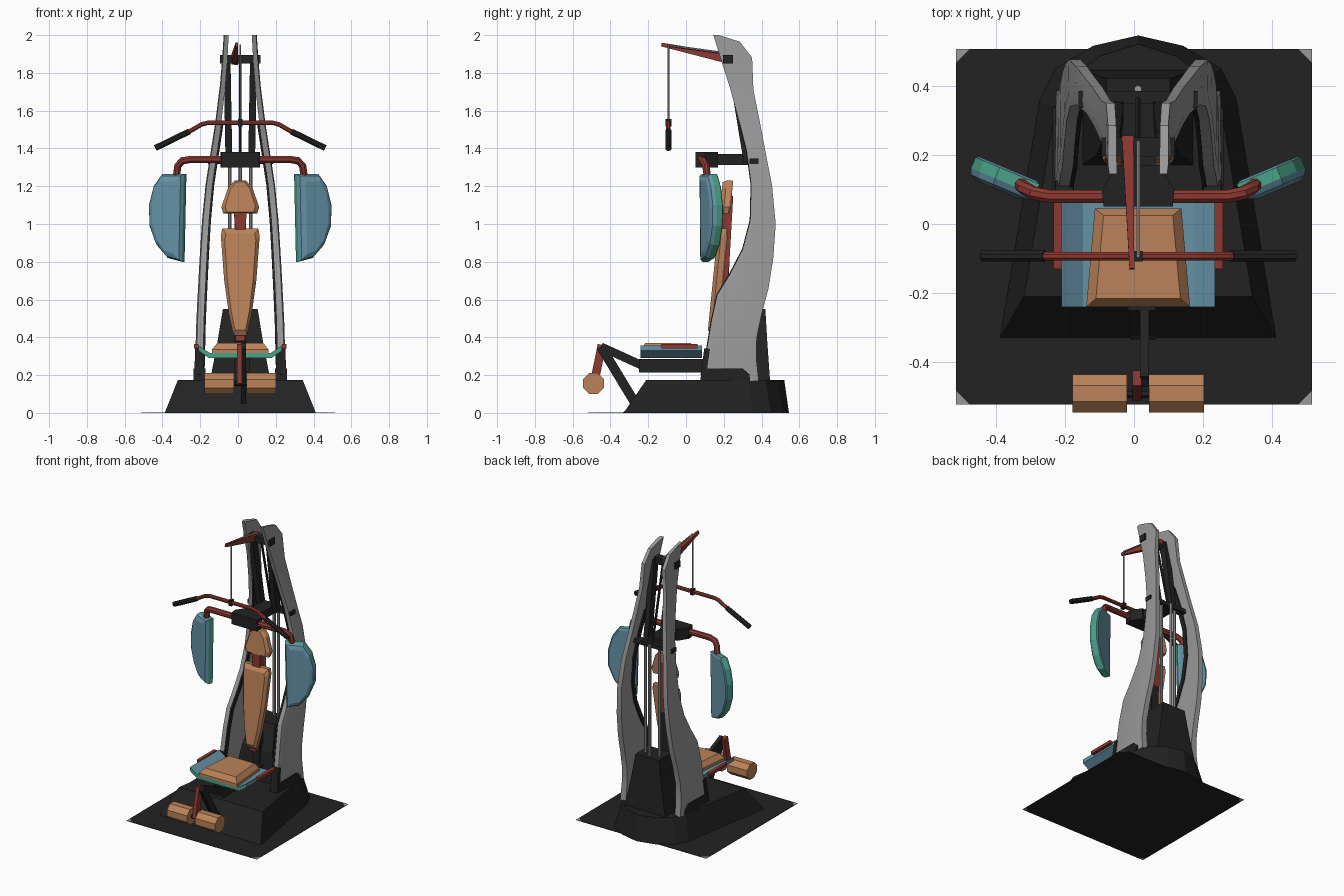
import bpy, bmesh, math
from mathutils import Vector

if "Cube" in bpy.data.objects:
    bpy.data.objects.remove(bpy.data.objects["Cube"])

CX = 0.012                      # symmetry plane of the machine
X, Y = Vector((1, 0, 0)), Vector((0, 1, 0))


def material(name, col):
    m = bpy.data.materials.new(name)
    m.diffuse_color = (*col, 1)
    m.use_nodes = True
    m.node_tree.nodes["Principled BSDF"].inputs["Base Color"].default_value = m.diffuse_color
    return m


BLACK = material("black", (0.016, 0.016, 0.016))
GREY = material("steel grey", (0.32, 0.32, 0.32))
ORANGE = material("tan", (0.50, 0.225, 0.10))
BLUE = material("blue", (0.13, 0.29, 0.38))
GREEN = material("green", (0.065, 0.36, 0.24))
RED = material("red", (0.27, 0.04, 0.03))


def loft(name, rings, mats, smooth=False):
    """Skin closed rings; mats is one material or [start cap, bands..., end cap]."""
    n = len(rings[0])
    if not isinstance(mats, list):
        mats = [mats] * (len(rings) + 1)
    slots = list(dict.fromkeys(mats))
    bm = bmesh.new()
    vs = [[bm.verts.new((p[0] + CX, p[1], p[2])) for p in r] for r in rings]
    bm.faces.new(vs[0]).material_index = slots.index(mats[0])
    for k in range(len(vs) - 1):
        for i in range(n):
            j = (i + 1) % n
            f = bm.faces.new((vs[k][i], vs[k][j], vs[k + 1][j], vs[k + 1][i]))
            f.material_index = slots.index(mats[k + 1])
    bm.faces.new(vs[-1]).material_index = slots.index(mats[-1])
    bmesh.ops.recalc_face_normals(bm, faces=bm.faces)
    me = bpy.data.meshes.new(name)
    bm.to_mesh(me)
    bm.free()
    ob = bpy.data.objects.new(name, me)
    bpy.context.collection.objects.link(ob)
    for m in slots:
        me.materials.append(m)
    if smooth:
        bpy.ops.object.select_all(action='DESELECT')
        ob.select_set(True)
        bpy.context.view_layer.objects.active = ob
        bpy.ops.object.shade_smooth_by_angle(angle=math.radians(35))
    return ob


def box(name, lo, hi, mat):
    return loft(name, [[(lo[0], lo[1], z), (hi[0], lo[1], z), (hi[0], hi[1], z), (lo[0], hi[1], z)]
                       for z in (lo[2], hi[2])], mat)


def sweep(name, pts, w, h, mat, ref=X, n=4):
    """n-sided tube along a path; w is the size along ref, h across it. Lists taper."""
    pts = [Vector(p) for p in pts]
    w = w if isinstance(w, list) else [w] * len(pts)
    h = h if isinstance(h, list) else [h] * len(pts)
    rings, c = [], math.cos(math.pi / n)
    for i, p in enumerate(pts):
        t = (pts[min(i + 1, len(pts) - 1)] - pts[max(i - 1, 0)]).normalized()
        a = (ref - t * ref.dot(t)).normalized()
        b = t.cross(a)
        rings.append([p + a * (w[i] / 2 / c * math.cos(q)) + b * (h[i] / 2 / c * math.sin(q))
                      for q in [(k + 0.5) * 2 * math.pi / n for k in range(n)]])
    return loft(name, rings, mat, smooth=n > 6)


def pad(name, outline, place, layers, mats):
    """Cushion: outline repeated at (offset, scale) layers, mapped by place(u, v, t)."""
    cu = sum(p[0] for p in outline) / len(outline)
    cv = sum(p[1] for p in outline) / len(outline)
    return loft(name, [[place(cu + (u - cu) * s, cv + (v - cv) * (1 - (1 - s) * 0.5), t)
                        for u, v in outline] for t, s in layers], mats)


def mirrored(half):
    return half + [(-x, y) for x, y in reversed(half) if abs(x) > 1e-6]


# floor mat with grey corner tips
px, y0, y1, c = 0.514, -0.522, 0.506, 0.04
mat_out = mirrored([(px - c, y0), (px, y0 + c), (px, y1 - c), (px - c, y1)])
loft("floor_mat", [[(x - 0.012, y, z) for x, y in mat_out] for z in (0, 0.003)], BLACK)
for sx in (-1, 1):
    for y, d in ((y0, c), (y1, -c)):
        tri = [(sx * px, y), (sx * (px - c), y), (sx * px, y + d)]
        loft("mat_corner", [[(a - 0.012, b, z) for a, b in tri] for z in (0, 0.003)], GREY)

# base housing
low = mirrored([(0.40, -0.33), (0.285, 0.36), (0.24, 0.45), (0.13, 0.515), (0, 0.545)])
top = mirrored([(0.33, -0.21), (0.24, 0.33), (0.20, 0.42), (0.11, 0.485), (0, 0.52)])
loft("base_housing", [[(x, y, 0) for x, y in low], [(x, y, 0.175) for x, y in top]], BLACK)

# weight stack shroud
shroud = [(0.16, 0.17, 0.445, 0.17), (0.12, 0.20, 0.43, 0.38), (0.092, 0.27, 0.42, 0.55)]
loft("stack_shroud", [[(-w, a, z), (w, a, z), (w, b, z), (-w, b, z)] for w, a, b, z in shroud], BLACK)

# curved uprights: front y, front z, back y, back z
side = [(0.145, 2.0, 0.285, 1.965), (0.185, 1.87, 0.35, 1.88), (0.23, 1.73, 0.357, 1.71),
        (0.285, 1.53, 0.395, 1.52), (0.32, 1.39, 0.425, 1.36), (0.345, 1.21, 0.455, 1.21),
        (0.34, 1.02, 0.475, 1.0), (0.30, 0.865, 0.462, 0.82), (0.23, 0.73, 0.437, 0.66),
        (0.165, 0.625, 0.40, 0.52), (0.135, 0.49, 0.375, 0.40), (0.105, 0.31, 0.372, 0.29),
        (0.085, 0.17, 0.385, 0.17)]
centre = [(0.17, 0.218), (0.5, 0.21), (0.8, 0.196), (1.0, 0.185), (1.2, 0.167), (1.4, 0.137),
          (1.6, 0.107), (1.8, 0.086), (2.01, 0.074)]


def column_x(z):
    for (a, xa), (b, xb) in zip(centre, centre[1:]):
        if z <= b:
            return xa + (xb - xa) * (z - a) / (b - a)


for s in (-1, 1):
    rings = []
    for yf, zf, yb, zb in side:
        t = 0.024 - 0.006 * (zf - 0.2)
        xf, xb = column_x(zf), column_x(zb)
        rings.append([(s * (xf - t), yf, zf), (s * (xf + t * 0.7), yf, zf), (s * (xf + t), yf + 0.03, zf),
                      (s * (xb + t * 0.8), yb, zb), (s * (xb - t), yb, zb)])
    loft("upright", rings, GREY, smooth=True)
    # dark trim along the inner front edge
    trim = [(s * (column_x(zf) - 0.022), yf + 0.012, zf) for yf, zf, _, _ in side[3:]]
    sweep("upright_trim", trim, 0.012, 0.03, BLACK)
    # feet and leaning inner struts
    foot = [(0.075, 0.17), (0.34, 0.17), (0.335, 0.205), (0.30, 0.235), (0.085, 0.235)]
    loft("upright_foot", [[(s * x, y, z) for y, z in foot] for x in (0.185, 0.247)], BLACK)
    sweep("foot_front", [(s * 0.218, 0.092, 0.2), (s * 0.214, 0.112, 0.34)], 0.05, 0.03, BLACK)
    sweep("inner_strut", [(s * 0.07, 0.24, 1.88), (s * 0.06, 0.33, 1.33)], 0.036, 0.05, BLACK)
    sweep("guide_rod", [(s * 0.055, 0.36, 0.5), (s * 0.055, 0.36, 1.34)], 0.018, 0.018, GREY, n=8)

# cross members
box("top_crossbar", (-0.106, 0.195, 1.85), (0.106, 0.25, 1.895), BLACK)
box("middle_crossbar", (-0.172, 0.335, 1.318), (0.172, 0.385, 1.347), BLACK)
sweep("stack_rod", [(0, 0.39, 0.5), (0, 0.39, 1.34)], 0.02, 0.02, GREY, n=8)
sweep("rear_cable", [(0, 0.36, 1.34), (0, 0.24, 1.87)], 0.014, 0.014, BLACK, n=6)

# top pulley arm, cable and lat bar
sweep("pulley_arm", [(-0.018, -0.13, 1.95), (-0.03, 0.25, 1.87)], [0.014, 0.034], [0.02, 0.055], RED)
sweep("upper_cable", [(0, -0.09, 1.945), (0, 0.24, 1.9)], 0.01, 0.01, GREY, n=6)
sweep("hanging_cable", [(0, -0.092, 1.945), (0, -0.092, 1.54)], 0.009, 0.009, GREY, n=6)
box("bar_clip", (-0.012, -0.108, 1.515), (0.012, -0.078, 1.555), BLACK)
bar = [(-0.29, 1.478), (-0.205, 1.527), (-0.175, 1.535)]
sweep("lat_bar", [(x, -0.093, z) for x, z in bar + [(-x, z) for x, z in reversed(bar)]],
      0.024, 0.024, RED, Y, 8)
for s in (-1, 1):
    sweep("bar_grip", [(s * 0.45, -0.093, 1.402), (s * 0.27, -0.093, 1.49)], 0.032, 0.032, BLACK, Y, 8)

# butterfly arm hub
hub = [(0.06, 0.17), (0.105, 0.10), (0.10, 0.05)]
loft("arm_hub", [[(x, y, z) for x, y in mirrored(hub)] for z in (1.30, 1.38)], BLACK)
box("hub_beam", (-0.05, 0.12, 1.312), (0.05, 0.35, 1.37), BLACK)

# butterfly arms and pads
side_pad = [(0.285, 1.265), (0.40, 1.265), (0.445, 1.2), (0.47, 1.1), (0.467, 0.99),
            (0.43, 0.89), (0.37, 0.82), (0.295, 0.80)]
for s in (-1, 1):
    path = [(0.06, 0.08, 1.342), (0.26, 0.08, 1.342), (0.305, 0.09, 1.335), (0.33, 0.105, 1.31),
            (0.34, 0.115, 1.24)]
    sweep("butterfly_arm", [(s * x, y, z) for x, y, z in path], 0.038, 0.038, RED, Y, 8)
    pad("arm_pad", side_pad,
        lambda u, v, t, s=s: (s * (u + 0.39 * t), 0.115 + 0.42 * (u - 0.285) - 0.92 * t, v),
        [(-0.006, 0.9), (0, 1), (0.034, 1), (0.052, 0.9), (0.062, 0.65)],
        [BLUE, BLUE, GREEN, BLUE, BLUE, BLUE])


# backrest, headrest and their supports
def lean(u, v, t):
    return (u, 0.17 + 0.1 * (v - 0.43) - t, v)


cushion = [(0, 0.94), (0.008, 1), (0.035, 1), (0.055, 0.8)]
pad("back_pad", mirrored([(0.035, 0.41), (0.06, 0.52), (0.085, 0.7), (0.103, 0.94), (0.095, 0.975)]),
    lean, cushion, ORANGE)
pad("head_pad", mirrored([(0.09, 1.055), (0.1, 1.09), (0.065, 1.19), (0.03, 1.23)]), lean, cushion, ORANGE)
sweep("back_support", [(0, 0.165, 0.38), (0, 0.215, 0.8), (0, 0.235, 1.15)], [0.05, 0.07, 0.05], 0.03, RED)
sweep("neck_support", [(0, 0.2, 0.95), (0, 0.2, 1.1)], [0.05, 0.075], 0.03, RED)
sweep("back_post", [(0, 0.20, 0.2), (0, 0.215, 0.95)], 0.06, 0.035, BLACK)

# seat: upturned pan, cushion and side handles
pan = mirrored([(0.165, 0.29), (0.222, 0.33), (0.222, 0.358), (0.16, 0.316)])
loft("seat_pan", [[(x, y, z) for x, z in pan] for y in (-0.24, 0.085)], [GREEN, BLUE, GREEN])
loft("seat_cushion", [[(-a, f, z), (a, f, z), (b, r, z), (-b, r, z)] for a, b, f, r, z in
                      ((0.15, 0.125, -0.24, 0.045, 0.31), (0.15, 0.125, -0.24, 0.045, 0.335),
                       (0.122, 0.1, -0.215, 0.025, 0.37))], ORANGE)
for s in (-1, 1):
    box("seat_handle", (s * 0.233 - 0.012, -0.13, 0.342), (s * 0.233 + 0.012, 0.06, 0.364), RED)

# seat frame
box("seat_beam", (-0.03, -0.25, 0.215), (0.05, 0.2, 0.285), BLACK)
sweep("front_brace_upper", [(0.018, -0.23, 0.25), (0.018, -0.45, 0.35)], 0.026, 0.045, BLACK)
sweep("front_brace_lower", [(0.018, -0.45, 0.35), (0.018, -0.25, 0.02)], 0.026, 0.05, BLACK)
loft("brace_foot", [[(x, -0.335, 0.002), (x, -0.27, 0.05), (x, -0.2, 0.05), (x, -0.2, 0.002)]
                    for x in (-0.02, 0.05)], BLACK)

# leg lever and foam rollers
sweep("leg_lever", [(-0.003, -0.445, 0.36), (-0.003, -0.488, 0.15)], 0.026, 0.045, RED)
sweep("roller_axle", [(-0.15, -0.49, 0.155), (0.15, -0.49, 0.155)], 0.025, 0.025, BLACK, Y, 8)
for s in (-1, 1):
    sweep("foam_roller", [(s * 0.032, -0.49, 0.155), (s * 0.19, -0.49, 0.155)], 0.11, 0.11, ORANGE, Y, 8).data.shade_flat()
